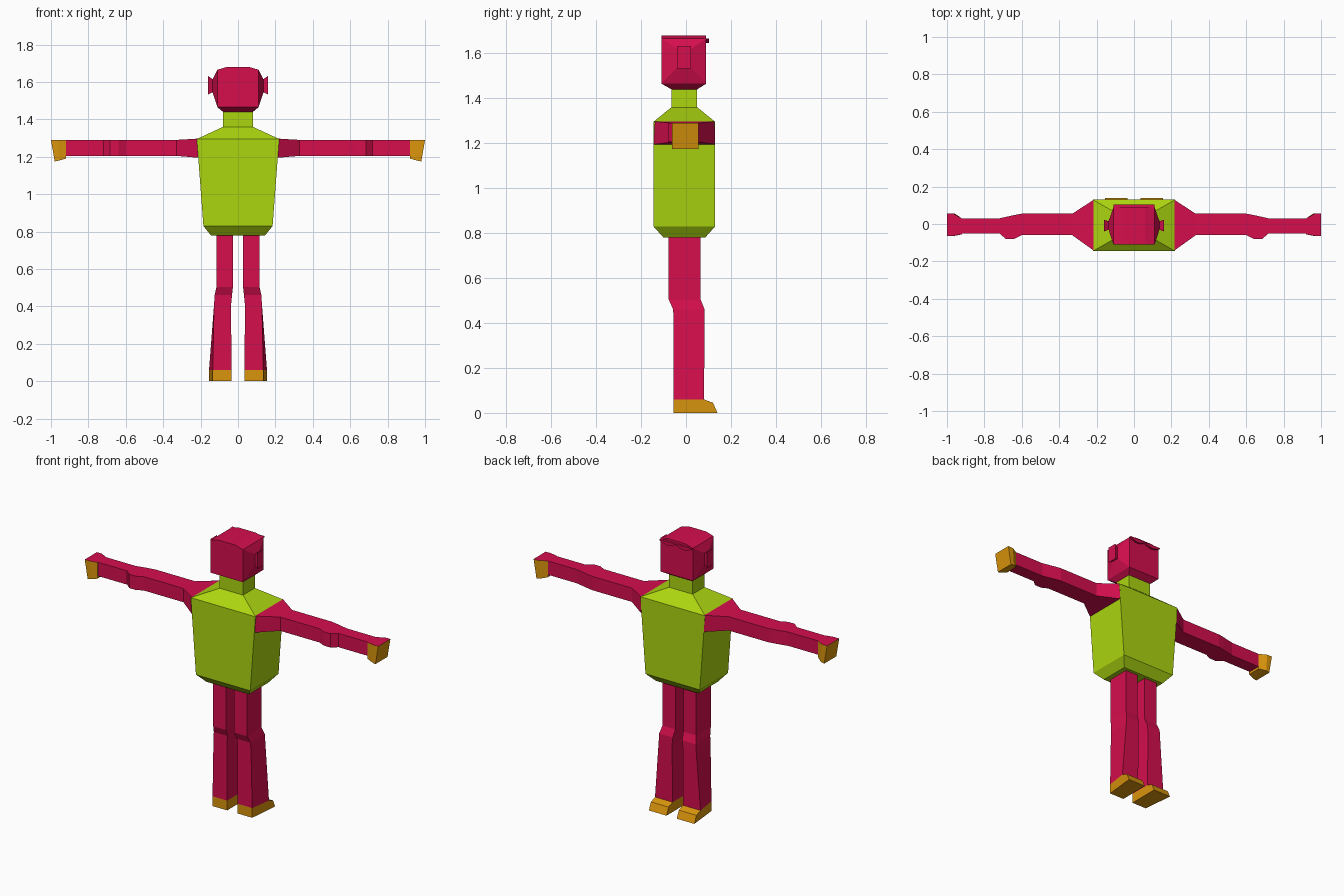
import bpy, bmesh, math


def material(name, rgb):
    m = bpy.data.materials.new(name)
    m.diffuse_color = (*rgb, 1)
    return m


CRIMSON = material("crimson", (0.67, 0.0044, 0.076))
LIME = material("lime green", (0.413, 0.672, 0.005))
ORANGE = material("orange", (0.70, 0.30, 0.0037))


def loft(name, rings, mats, mirror=False, rule=None):
    """Skin a closed solid through rings with equal point counts."""
    bm = bmesh.new()
    vs = [[bm.verts.new(p) for p in r] for r in rings]
    n = len(rings[0])
    for a, b in zip(vs, vs[1:]):
        for i in range(n):
            j = (i + 1) % n
            bm.faces.new((a[i], a[j], b[j], b[i]))
    bm.faces.new(vs[0])
    bm.faces.new(vs[-1])
    bmesh.ops.recalc_face_normals(bm, faces=bm.faces)
    if rule:
        for f in bm.faces:
            f.material_index = rule(f)
    me = bpy.data.meshes.new(name)
    bm.to_mesh(me)
    bm.free()
    for m in mats:
        me.materials.append(m)
    ob = bpy.data.objects.new(name, me)
    bpy.context.collection.objects.link(ob)
    if mirror:
        ob.modifiers.new("mirror", 'MIRROR').use_mirror_merge = False
    return ob


def flat(z, x0, x1, y0, y1):
    """Horizontal rectangle."""
    return [(x0, y0, z), (x1, y0, z), (x1, y1, z), (x0, y1, z)]


def side(x, y0, y1, z0, z1, lean=0):
    """Rectangle across the x axis, lower edge pulled in by lean."""
    return [(x - lean, y0, z0), (x - lean, y1, z0), (x, y1, z1), (x, y0, z1)]


# torso with sloping shoulders, then neck
loft("torso", [flat(0.78, -0.145, 0.145, -0.10, 0.085),
               flat(0.83, -0.185, 0.185, -0.145, 0.13),
               flat(1.295, -0.22, 0.22, -0.145, 0.13),
               flat(1.36, -0.08, 0.08, -0.065, 0.05)], [LIME])
loft("neck", [flat(z, -0.08, 0.08, -0.065, 0.05) for z in (1.36, 1.445)], [LIME])

# head block with chamfered chin and crown
loft("head", [flat(1.44, -0.08, 0.08, -0.065, 0.05),
              flat(1.465, -0.11, 0.11, -0.11, 0.09),
              flat(1.665, -0.11, 0.11, -0.11, 0.09),
              flat(1.68, -0.06, 0.06, -0.11, 0.09)], [CRIMSON])

# raised cheeks leading to flared ears
loft("cheek_and_ear", [side(0.105, -0.11, 0.09, 1.465, 1.665),
                       side(0.11, -0.11, 0.09, 1.465, 1.665),
                       side(0.136, -0.03, 0.015, 1.545, 1.615),
                       side(0.16, -0.04, 0.022, 1.533, 1.632)], [CRIMSON], True)

# scalloped brow on the face side
brow = [(0.11 * i / 6, 1.662 - 0.017 * math.sin(math.pi * i / 6)) for i in range(-6, 7)]
brow = [(x, 1.662 - abs(1.662 - z)) for x, z in brow] + [(0.11, 1.667), (-0.11, 1.667)]
loft("brow", [[(x, y, z) for x, z in brow] for y in (0.085, 0.103)], [CRIMSON])

# arms: shoulder flare, upper arm, elbow, forearm
ARM = [(0.215, -0.142, 0.13, 1.195, 1.297), (0.33, -0.06, 0.055, 1.205, 1.29),
       (0.60, -0.06, 0.055, 1.205, 1.29), (0.64, -0.08, 0.048, 1.205, 1.29),
       (0.685, -0.08, 0.038, 1.205, 1.29), (0.72, -0.05, 0.03, 1.205, 1.29),
       (0.92, -0.05, 0.03, 1.205, 1.29)]
loft("arm", [side(*r) for r in ARM], [CRIMSON], True)

# hands, backs in the sleeve colour
loft("hand", [side(0.92, -0.055, 0.03, 1.19, 1.29),
              side(0.965, -0.063, 0.055, 1.18, 1.29, 0.008),
              side(1.0, -0.063, 0.055, 1.175, 1.29, 0.02)],
     [ORANGE, CRIMSON], True, lambda f: int(f.normal.z > 0.7))

# legs with knee offset, splayed trouser bottoms
hem = [(0.035, -0.055, 0.06), (0.135, -0.055, 0.06), (0.155, 0.08, 0.06), (0.035, 0.08, 0.06)]
loft("leg", [flat(0.80, 0.027, 0.115, -0.077, 0.065),
             flat(0.505, 0.027, 0.115, -0.077, 0.065),
             flat(0.46, 0.032, 0.125, -0.057, 0.083),
             flat(0.41, 0.037, 0.128, -0.056, 0.083), hem], [CRIMSON], True)

# feet: side profile swept across, outer edge splayed
shoe = [(-0.055, 0), (0.14, 0), (0.12, 0.045), (0.08, 0.06), (-0.055, 0.06)]
loft("foot", [[(0.035, y, z) for y, z in shoe],
              [(0.135 if y < 0 else 0.155, y, z) for y, z in shoe]], [ORANGE], True)
